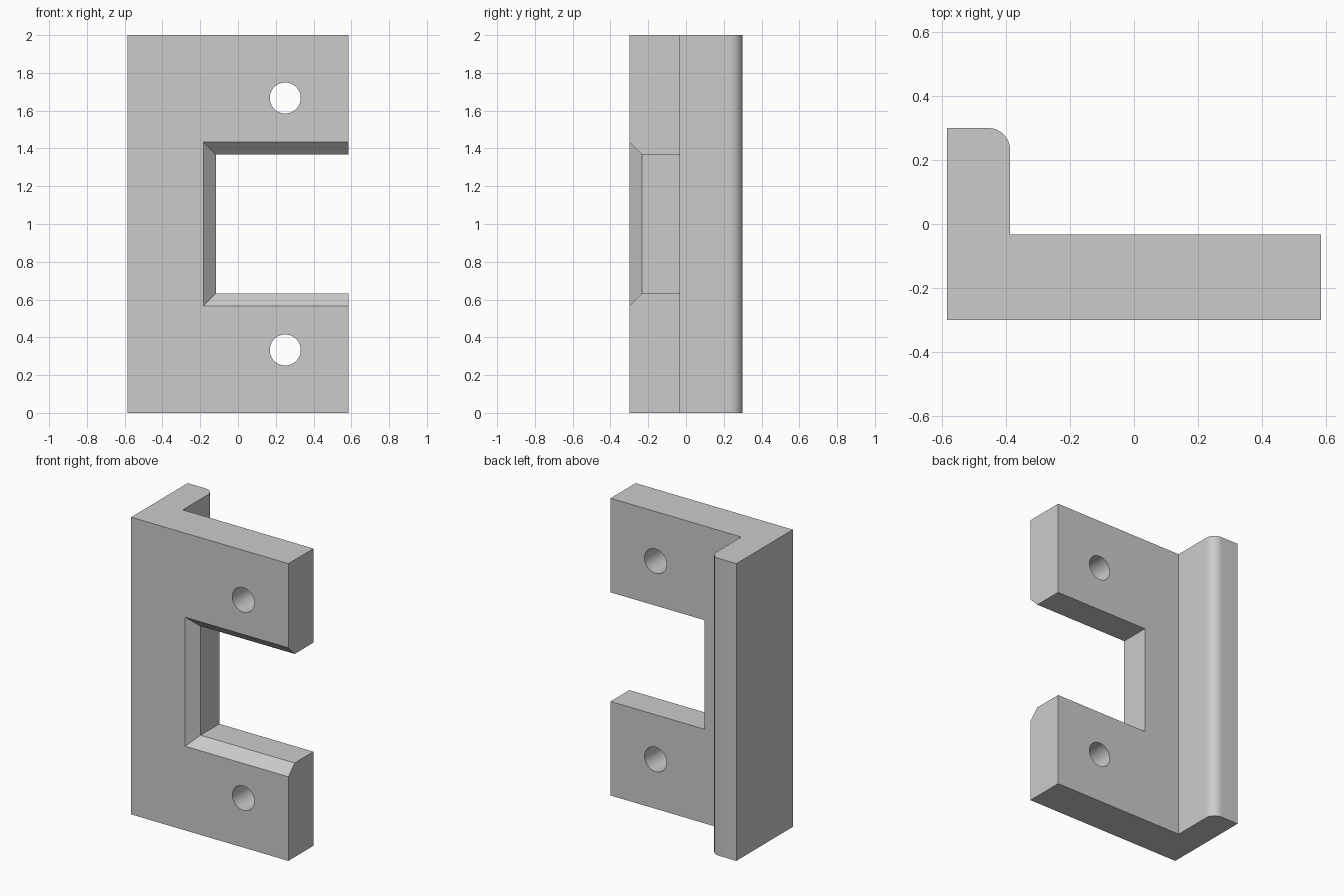
import bpy
import bmesh
from math import cos, sin, pi, radians
from mathutils import Vector

cube = bpy.data.objects.get("Cube")
if cube:
    bpy.data.objects.remove(cube, do_unlink=True)

HALF_W, HALF_D, HEIGHT = 0.585, 0.30, 2.0
PLATE_BACK = -0.033        # rear face of the plate
FLANGE_X = -0.388          # inner face of the flange
FILLET = 0.067
CHAMFER = 0.067
HOLE_R = 0.082

grey = bpy.data.materials.new("light_grey")
grey.use_nodes = True
colour = (0.6, 0.6, 0.6, 1)
grey.diffuse_color = colour
grey.node_tree.nodes["Principled BSDF"].inputs["Base Color"].default_value = colour


def loft(name, rings):
    """Closed solid through a series of matching rings of points."""
    bm = bmesh.new()
    loops = [[bm.verts.new(p) for p in ring] for ring in rings]
    n = len(loops[0])
    bm.faces.new(loops[0])
    bm.faces.new(loops[-1])
    for a, b in zip(loops, loops[1:]):
        for i in range(n):
            j = (i + 1) % n
            bm.faces.new((a[i], a[j], b[j], b[i]))
    bmesh.ops.recalc_face_normals(bm, faces=bm.faces)
    mesh = bpy.data.meshes.new(name)
    bm.to_mesh(mesh)
    bm.free()
    mesh.materials.append(grey)
    obj = bpy.data.objects.new(name, mesh)
    bpy.context.collection.objects.link(obj)
    return obj


def cut(target, cutter):
    """Subtract the cutter from the target and discard it."""
    mod = target.modifiers.new("cut", 'BOOLEAN')
    mod.operation = 'DIFFERENCE'
    mod.solver = 'EXACT'
    mod.object = cutter
    bpy.context.view_layer.objects.active = target
    bpy.ops.object.modifier_apply(modifier=mod.name)
    bpy.data.objects.remove(cutter, do_unlink=True)


# L-shaped profile with one rounded flange edge, extruded upward
steps = 12
fillet = [(FLANGE_X - FILLET + FILLET * cos(a), HALF_D - FILLET + FILLET * sin(a))
          for a in (pi / 2 * i / steps for i in range(steps + 1))]
profile = [(-HALF_W, -HALF_D), (HALF_W, -HALF_D), (HALF_W, PLATE_BACK),
           (FLANGE_X, PLATE_BACK)] + fillet + [(-HALF_W, HALF_D)]
bracket = loft("bracket", [[(x, y, z) for x, y in profile] for z in (0, HEIGHT)])


# Side notch, flaring outward at the front to make the chamfer
def notch_ring(y, grow):
    x, half = -0.116 - grow, 0.367 + grow
    mid = HEIGHT / 2
    return [(x, y, mid - half), (1, y, mid - half), (1, y, mid + half), (x, y, mid + half)]


cut(bracket, loft("notch_cutter", [notch_ring(-HALF_D - CHAMFER, 2 * CHAMFER),
                                   notch_ring(-HALF_D + CHAMFER, 0),
                                   notch_ring(0.1, 0)]))

# Two screw holes through the plate
for z in (0.333, HEIGHT - 0.333):
    rings = [[(0.25 + HOLE_R * cos(a), y, z + HOLE_R * sin(a))
              for a in (2 * pi * i / 48 for i in range(48))] for y in (-0.5, 0.1)]
    cut(bracket, loft("hole_cutter", rings))

# Smooth the fillet and holes, keep machined edges sharp
bpy.ops.object.select_all(action='DESELECT')
bracket.select_set(True)
bpy.context.view_layer.objects.active = bracket
bpy.ops.object.shade_smooth_by_angle(angle=radians(30))
